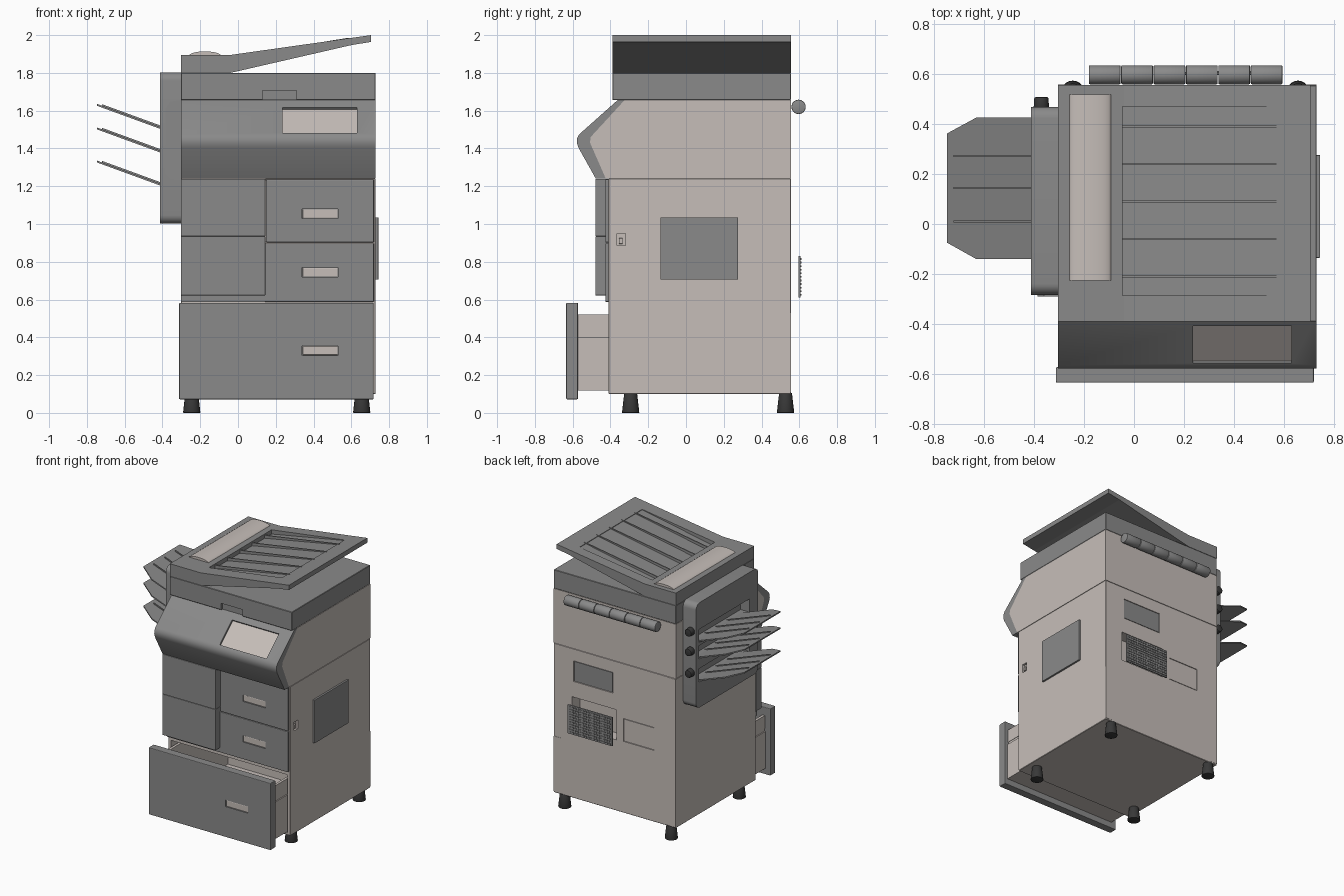
import bpy, bmesh, math
from mathutils import Matrix

if "Cube" in bpy.data.objects:
    bpy.data.objects.remove(bpy.data.objects["Cube"])


def material(name, rgb):
    m = bpy.data.materials.new(name)
    m.diffuse_color = (*rgb, 1)
    m.use_nodes = True
    m.node_tree.nodes["Principled BSDF"].inputs["Base Color"].default_value = m.diffuse_color
    return m


GREY = material("casing_grey", (0.255, 0.255, 0.255))
BEIGE = material("warm_beige", (0.565, 0.515, 0.485))
BLACK = material("rubber_black", (0.04, 0.04, 0.04))
X0, X1, BACK = -0.303, 0.729, 0.555


def finish(name, bm, mat=GREY, bevel=0.0, segs=2):
    bmesh.ops.recalc_face_normals(bm, faces=bm.faces[:])
    if bevel:
        bmesh.ops.bevel(bm, geom=bm.edges[:], offset=bevel, segments=segs, profile=0.5,
                        affect='EDGES', clamp_overlap=True)
    me = bpy.data.meshes.new(name)
    bm.to_mesh(me)
    bm.free()
    ob = bpy.data.objects.new(name, me)
    bpy.context.collection.objects.link(ob)
    me.materials.append(mat)
    return ob


def prism(name, pts, axis, a, b, mat=GREY, bevel=0.0, segs=2):
    """Extrude a 2D outline along an axis from a to b."""
    place = {'x': lambda p, t: (t, p[0], p[1]),
             'y': lambda p, t: (p[0], t, p[1]),
             'z': lambda p, t: (p[0], p[1], t)}[axis]
    bm = bmesh.new()
    lo = [bm.verts.new(place(p, a)) for p in pts]
    hi = [bm.verts.new(place(p, b)) for p in pts]
    bm.faces.new(lo)
    bm.faces.new(hi[::-1])
    for i in range(len(pts)):
        j = (i + 1) % len(pts)
        bm.faces.new((lo[i], hi[i], hi[j], lo[j]))
    return finish(name, bm, mat, bevel, segs)


def box(name, x, y, z, mat=GREY, bevel=0.0, segs=2):
    pts = [(x[0], y[0]), (x[1], y[0]), (x[1], y[1]), (x[0], y[1])]
    return prism(name, pts, 'z', z[0], z[1], mat, bevel, segs)


def smooth(ob):
    bpy.ops.object.select_all(action='DESELECT')
    ob.select_set(True)
    bpy.context.view_layer.objects.active = ob
    bpy.ops.object.shade_smooth_by_angle(angle=math.radians(35))


def cone(name, loc, r1, r2, depth, axis='z', mat=GREY, bevel=0.0, n=24):
    bm = bmesh.new()
    bmesh.ops.create_cone(bm, cap_ends=True, segments=n, radius1=r1, radius2=r2, depth=depth)
    if bevel:
        rims = [e for e in bm.edges if any(len(f.verts) > 4 for f in e.link_faces)]
        bmesh.ops.bevel(bm, geom=rims, offset=bevel, segments=2, profile=0.5, affect='EDGES')
    rot = {'z': Matrix(), 'x': Matrix.Rotation(math.pi / 2, 4, 'Y'),
           'y': Matrix.Rotation(-math.pi / 2, 4, 'X')}[axis]
    bmesh.ops.transform(bm, matrix=Matrix.Translation(loc) @ rot, verts=bm.verts[:])
    smooth(finish(name, bm, mat))


def cut(ob, cutter):
    cutter.data.materials.clear()
    cutter.data.materials.append(ob.data.materials[0])
    mod = ob.modifiers.new("cut", 'BOOLEAN')
    mod.operation, mod.solver, mod.object = 'DIFFERENCE', 'EXACT', cutter
    bpy.context.view_layer.objects.active = ob
    bpy.ops.object.modifier_apply(modifier=mod.name)
    bpy.data.objects.remove(cutter)


def shear(ob, slope):
    for v in ob.data.vertices:
        v.co.z += slope * (-0.41 - v.co.x)


# Lower cabinet with drawer cavity, rear vent opening and side latch pocket
cab = box("lower_cabinet", (X0, X1), (-0.41, BACK), (0.10, 1.24), BEIGE, 0.003, 1)
cut(cab, box("c", (-0.28, 0.705), (-0.5, 0.30), (0.115, 0.56)))
cut(cab, box("c", (0.20, 0.575), (0.46, 0.7), (0.64, 0.87)))
cut(cab, box("c", (0.712, 0.8), (-0.365, -0.32), (0.885, 0.95)))
box("side_latch", (0.71, 0.726), (-0.355, -0.335), (0.895, 0.925), BEIGE, 0.002)

# Back panels set into shallow grooves
for name, x, z, mat in (("back_plate", (0.23, 0.56), (0.99, 1.148), GREY),
                        ("back_cover", (-0.12, 0.138), (0.645, 0.82), BEIGE)):
    cut(cab, box("c", x, (BACK - 0.01, 0.7), z))
    box(name, (x[0] + 0.004, x[1] - 0.004), (BACK - 0.02, BACK - 0.001),
        (z[0] + 0.004, z[1] - 0.004), mat)
box("back_left_strip", (X0, -0.245), (0.54, 0.557), (0.11, 1.235), BEIGE)
box("back_right_strip", (0.67, X1), (0.54, 0.557), (0.11, 0.53), BEIGE)

# Upper housing and the grey wrap-around console
inner = [(-0.425, 1.241), (-0.508, 1.43), (-0.505, 1.46), (-0.325, 1.656)]
prism("upper_housing", inner + [(BACK, 1.656), (BACK, 1.241)], 'x', X0, X1, BEIGE)
console = prism("control_console", inner +
                [(-0.362, 1.656), (-0.565, 1.475), (-0.576, 1.455), (-0.578, 1.43),
                 (-0.57, 1.405), (-0.478, 1.241)], 'x', X0, X1)


def sloped(name, x, s, d, mat=GREY):
    """Slab on the console slope; s along it, d outward from it."""
    u, n = (0.746, 0.666), (-0.666, 0.746)
    p = [(s[i], d[j]) for i, j in ((0, 0), (1, 0), (1, 1), (0, 1))]
    return prism(name, [(-0.565 + u[0] * a + n[0] * b, 1.475 + u[1] * a + n[1] * b)
                        for a, b in p], 'x', *x, mat)


cut(console, sloped("c", (0.235, 0.63), (0.012, 0.212), (-0.02, 0.05)))
smooth(console)
sloped("touch_screen", (0.236, 0.629), (0.013, 0.211), (-0.022, -0.012), BEIGE)

# Scanner bed with a finger notch in front
bed = box("scanner_bed", (X0, X1), (-0.39, BACK), (1.657, 1.80), GREY, 0.003, 1)
cut(bed, box("c", (0.13, 0.31), (-0.5, -0.372), (1.6, 1.708)))

# Document feeder with sloped tray, ramped recess and ribs
feeder = prism("document_feeder", [(X0, 1.80), (-0.04, 1.80), (0.60, 1.947), (0.704, 1.964),
               (0.704, 2.0), (-0.04, 1.895), (X0, 1.895)], 'y', -0.39, BACK)
cut(feeder, prism("c", [(-0.045, 1.862), (-0.045, 2.1), (0.57, 2.1), (0.57, 1.977)],
                  'y', -0.285, 0.47))
for i, y in enumerate((0.39, 0.24, 0.09, -0.06, -0.21)):
    prism(f"feeder_rib_{i + 1}", [(-0.046, 1.855), (0.585, 1.972), (0.585, 1.986),
          (-0.046, 1.884)], 'y', y - 0.004, y + 0.004)
arc = [(-0.175 - 0.085 * math.cos(math.pi * i / 12), 1.89 + 0.024 * math.sin(math.pi * i / 12))
       for i in range(13)]
smooth(prism("feed_roller_cover", arc, 'y', -0.225, 0.517, BEIGE))

# Front doors and shallow drawers
box("left_door_upper", (X0, 0.145), (-0.48, -0.41), (0.935, 1.239), GREY, 0.003)
box("left_door_lower", (X0, 0.145), (-0.48, -0.41), (0.622, 0.934), GREY, 0.003)
box("left_door_sill", (X0, 0.14), (-0.425, -0.405), (0.588, 0.622))


def drawer_front(name, x, y, z, hz):
    front = box(name, x, y, z, GREY, 0.005)
    cut(front, box("c", (0.34, 0.53), (y[0] - 0.1, y[0] + 0.012), (hz, hz + 0.05)))
    box(name + "_handle", (0.342, 0.528), (y[0] + 0.004, y[0] + 0.0125),
        (hz + 0.002, hz + 0.048), BEIGE, 0.003)


drawer_front("upper_drawer", (0.148, 0.72), (-0.427, -0.405), (0.902, 1.236), 1.03)
drawer_front("middle_drawer", (0.138, 0.72), (-0.427, -0.405), (0.588, 0.898), 0.72)

# Open bottom drawer: front, tub and side rails
drawer_front("bottom_drawer", (-0.312, 0.718), (-0.634, -0.572), (0.072, 0.583), 0.305)
tub = box("bottom_drawer_tub", (-0.27, 0.695), (-0.573, 0.25), (0.118, 0.40), BEIGE)
cut(tub, box("c", (-0.25, 0.675), (-0.56, 0.235), (0.14, 0.6)))
for side, x in (("left", (-0.262, -0.248)), ("right", (0.673, 0.687))):
    box(f"drawer_rail_{side}", x, (-0.573, 0.25), (0.39, 0.42), BEIGE)
    box(f"drawer_side_{side}", (x[0] - 0.003, x[1] + 0.003), (-0.573, 0.25), (0.42, 0.52), BEIGE)

# Tapered feet
for i, x in enumerate((-0.245, 0.655)):
    for j, y in enumerate((-0.293, 0.527)):
        cone(f"foot_{i * 2 + j + 1}", (x, y, 0.0525), 0.046, 0.034, 0.105, 'z', BLACK, 0.003, 20)

# Side access panel
box("side_access_panel", (0.72, 0.743), (-0.135, 0.275), (0.705, 1.035), GREY, 0.002)

# Detached vent grille, covered with small raised studs
box("vent_grille", (0.20, 0.575), (0.596, 0.607), (0.61, 0.83), GREY, 0.002)
bm = bmesh.new()
for r in range(11):
    for c in range(16):
        m = Matrix.Translation((0.219 + c * 0.0222 + (r % 2) * 0.004, 0.608, 0.625 + r * 0.019))
        bmesh.ops.create_cube(bm, size=1, matrix=m @ Matrix.Diagonal((0.014, 0.008, 0.009, 1)))
finish("vent_grille_studs", bm)

# Segmented roller across the back
for i in range(6):
    cone(f"rear_roller_{i + 1}", (-0.117 + i * 0.1293, 0.596, 1.62), 0.038, 0.038,
         0.127, 'x', GREY, 0.005, 32)

# Sorter housing on the left, rounded in side view, with output slots
rounded = [(cy + 0.045 * math.cos(math.radians(a + t)), cz + 0.045 * math.sin(math.radians(a + t)))
           for cy, cz, a in ((0.422, 1.758, 0), (-0.238, 1.758, 90),
                             (-0.238, 1.047, 180), (0.422, 1.047, 270))
           for t in range(0, 91, 15)]
sorter = prism("sorter_housing", rounded, 'x', -0.412, X0 + 0.002)
LEVELS = (1.51, 1.385, 1.21)
for z in LEVELS:
    cut(sorter, box("c", (-0.6, -0.335), (-0.18, 0.43), (z - 0.012, z + 0.09)))
smooth(sorter)
prism("sorter_front_cover", [(X0, 1.656), (-0.36, 1.648), (-0.385, 1.61), (-0.385, 1.27),
      (-0.36, 1.24), (X0, 1.232)], 'y', -0.289, -0.27)

# Sorter trays with ribs, and rear knobs
for i, (z, kz) in enumerate(zip(LEVELS, (1.59, 1.44, 1.275))):
    outline = [(-0.34, -0.14), (-0.63, -0.14), (-0.746, -0.075), (-0.746, 0.362),
               (-0.63, 0.425), (-0.34, 0.425)]
    shear(prism(f"sorter_tray_{i + 1}", outline, 'z', z - 0.007, z + 0.003), 0.365)
    for k, y in enumerate((0.272, 0.143, 0.01)):
        shear(box(f"tray_{i + 1}_rib_{k + 1}", (-0.72, -0.35), (y - 0.004, y + 0.004),
                  (z, z + 0.011)), 0.365)
    cone(f"sorter_knob_{i + 1}", (-0.37, 0.484, kz), 0.031, 0.028, 0.045, 'y', BLACK, 0.005)
